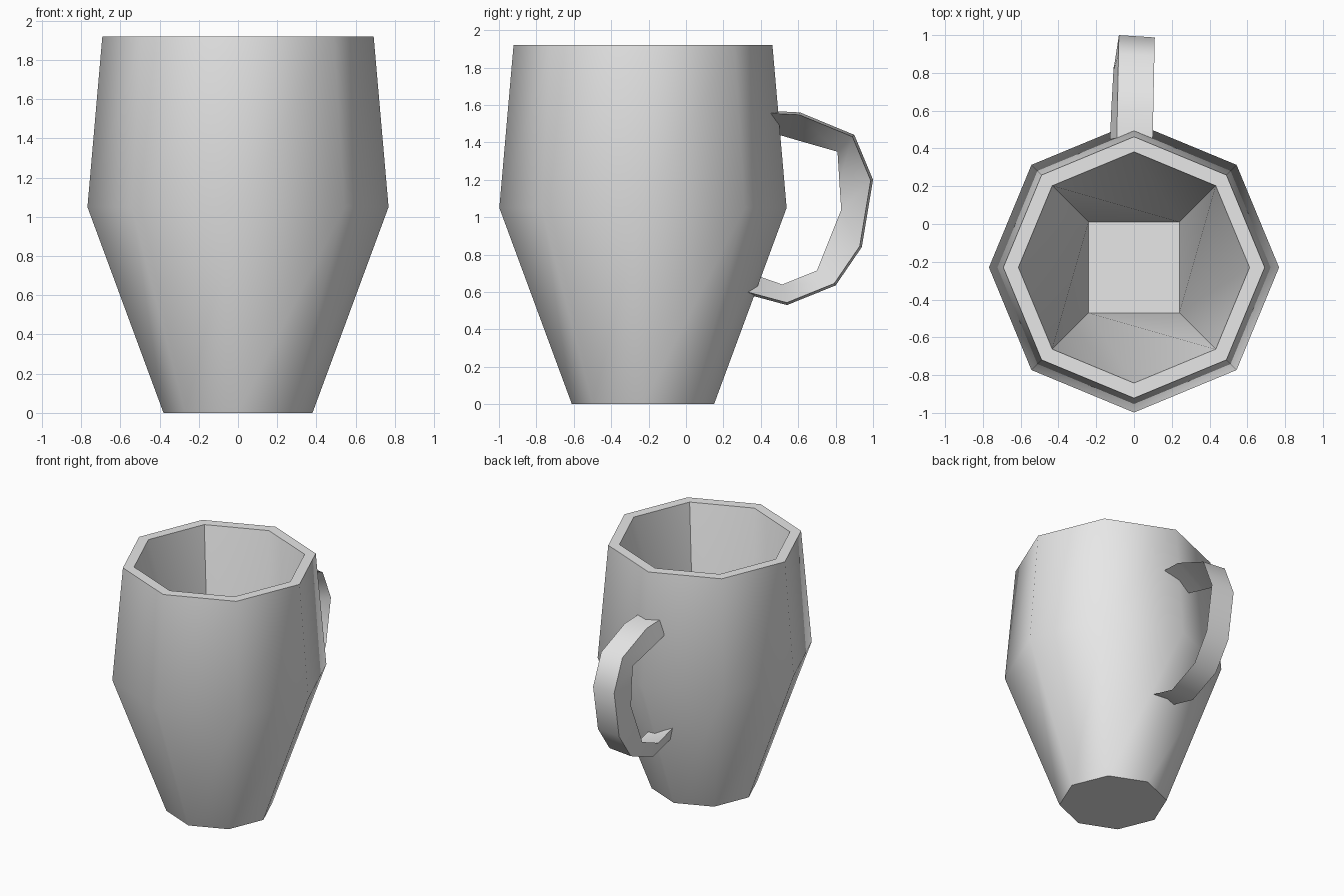
import bpy, bmesh
from math import sin, cos, pi, radians

default = bpy.data.objects.get("Cube")
if default:
    bpy.data.objects.remove(default, do_unlink=True)

ceramic = bpy.data.materials.new("light grey ceramic")
ceramic.use_nodes = True
ceramic.diffuse_color = (0.8, 0.8, 0.8, 1)
ceramic.node_tree.nodes["Principled BSDF"].inputs["Base Color"].default_value = (0.8, 0.8, 0.8, 1)

SIDES = 8
CENTRE_Y = -0.23


def finish(bm, name):
    """Turn a bmesh into a smooth object whose hard edges stay sharp."""
    bmesh.ops.recalc_face_normals(bm, faces=bm.faces)
    mesh = bpy.data.meshes.new(name)
    bm.to_mesh(mesh)
    bm.free()
    mesh.materials.append(ceramic)
    obj = bpy.data.objects.new(name, mesh)
    bpy.context.collection.objects.link(obj)
    bpy.ops.object.select_all(action='DESELECT')
    obj.select_set(True)
    bpy.context.view_layer.objects.active = obj
    bpy.ops.object.shade_smooth_by_angle(angle=radians(60))
    return obj


def ring(bm, radius, z, count=SIDES, turn=0.0):
    return [bm.verts.new((radius * cos(turn + 2 * pi * i / count),
                          CENTRE_Y + radius * sin(turn + 2 * pi * i / count), z))
            for i in range(count)]


def bridge(bm, a, b):
    n = len(a)
    for i in range(n):
        j = (i + 1) % n
        bm.faces.new((a[i], a[j], b[j], b[i]))


# Cup: octagonal outer wall and rim
bm = bmesh.new()
rings = [ring(bm, r, z) for r, z in
         ((0.38, 0), (0.768, 1.05), (0.692, 1.92), (0.612, 1.92))]
for lower, upper in zip(rings, rings[1:]):
    bridge(bm, lower, upper)
bm.faces.new(rings[0])

# Cup: inner wall narrowing from the octagonal rim to a square floor
rim = rings[-1]
floor = ring(bm, 0.34, 0.1, 4, pi / 4)
bm.faces.new(floor)
for k in range(4):
    here, following = floor[k], floor[(k + 1) % 4]
    a, b, c = (rim[(2 * k + 1 + s) % SIDES] for s in range(3))
    bm.faces.new((c, following, here))
    bm.faces.new((b, c, here))
    bm.faces.new((a, b, here))
finish(bm, "cup")

# Handle: triangular section swept through matching outer and inner (y, z) points
outer = [(0.42, 1.57), (0.61, 1.56), (0.9, 1.44), (1.0, 1.2),
         (0.94, 0.84), (0.8, 0.635), (0.54, 0.53), (0.28, 0.6)]
inner = [(0.42, 1.463), (0.6, 1.41), (0.81, 1.35), (0.82, 1.19),
         (0.83, 1.04), (0.7, 0.715), (0.515, 0.64), (0.3, 0.715)]
bm = bmesh.new()
sections = []
for (oy, oz), (iy, iz) in zip(outer, inner):
    lean = 0.02 * (oy - 0.5)
    sections.append([bm.verts.new(p) for p in (
        (-0.09 + lean, oy, oz),
        (0.1 + lean, 0.5 + (oy - 0.5) * 0.975, 1.05 + (oz - 1.05) * 0.975),
        (-0.125 + 2 * lean, iy, iz))])
for a, b in zip(sections, sections[1:]):
    bridge(bm, a, b)
bm.faces.new(sections[0])
bm.faces.new(sections[-1])
finish(bm, "handle")
